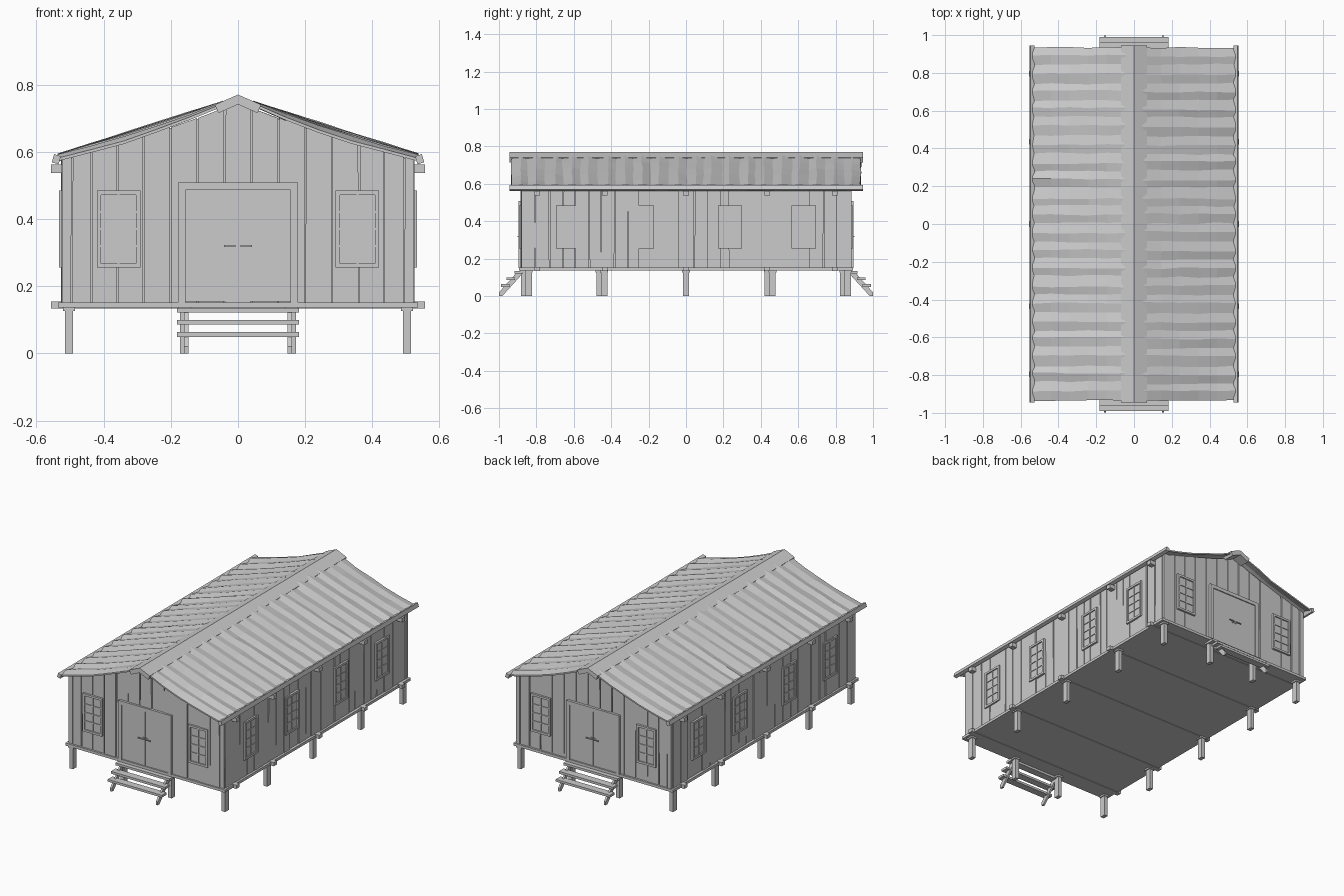
import bpy, bmesh, math, random
from mathutils import Vector

if "Cube" in bpy.data.objects:
    bpy.data.objects.remove(bpy.data.objects["Cube"])
random.seed(4)
R = random.uniform
HX, HY = 0.524, 0.884          # wall planes


def prism(bm, pts, vec):
    """Extrude a planar 3D polygon along a vector."""
    a = [bm.verts.new(p) for p in pts]
    b = [bm.verts.new(Vector(p) + Vector(vec)) for p in pts]
    n = len(pts)
    bm.faces.new(a)
    bm.faces.new(b[::-1])
    for i in range(n):
        j = (i + 1) % n
        bm.faces.new((a[j], a[i], b[i], b[j]))


def box(bm, x0, x1, y0, y1, z0, z1):
    prism(bm, [(x0, y0, z0), (x1, y0, z0), (x1, y1, z0), (x0, y1, z0)], (0, 0, z1 - z0))


def finish(name, bm):
    bmesh.ops.recalc_face_normals(bm, faces=bm.faces)
    me = bpy.data.meshes.new(name)
    bm.to_mesh(me)
    bm.free()
    ob = bpy.data.objects.new(name, me)
    bpy.context.collection.objects.link(ob)
    return ob


def wall_map(kind, s):
    """Map wall coordinates (along, outward, up) to world space."""
    if kind == 'end':
        return lambda u, d, z: Vector((-s * u, s * (HY + d), z))
    return lambda u, d, z: Vector((s * (HX + d), s * u, z))


def panel(bm, m, pts, d0, d1):
    prism(bm, [m(u, d0, z) for u, z in pts], m(0, d1, 0) - m(0, d0, 0))


def rect(u0, u1, z0, z1):
    return [(u0, z0), (u1, z0), (u1, z1), (u0, z1)]


def gable(u):
    """Underside height of the slightly sagging roof at the ends."""
    prof = [(0, 0.745), (0.06, 0.722), (0.17, 0.682), (0.54, 0.573)]
    u = abs(u)
    for (a, za), (b, zb) in zip(prof, prof[1:]):
        if u <= b:
            return za + (zb - za) * (u - a) / (b - a)
    return 0.573


def frame(bm, m, u0, u1, z0, z1, w, d0, d1, sill=True):
    panel(bm, m, rect(u0, u0 + w, z0, z1), d0, d1)
    panel(bm, m, rect(u1 - w, u1, z0, z1), d0, d1)
    panel(bm, m, rect(u0 + w, u1 - w, z1 - w, z1), d0, d1)
    if sill:
        panel(bm, m, rect(u0 + w, u1 - w, z0, z0 + w), d0, d1)


def window(bm, m, u):
    panel(bm, m, rect(u - 0.06, u + 0.06, 0.26, 0.48), -0.01, 0.002)
    frame(bm, m, u - 0.065, u + 0.065, 0.255, 0.485, 0.013, -0.01, 0.009)
    panel(bm, m, rect(u - 0.003, u + 0.003, 0.268, 0.472), 0, 0.006)
    for k in (1, 2, 3):
        z = 0.268 + 0.051 * k
        panel(bm, m, rect(u - 0.052, u + 0.052, z - 0.003, z + 0.003), 0, 0.006)


# Plank walls with windows
for kind, s, name in (('end', -1, 'front'), ('end', 1, 'back'),
                      ('side', 1, 'right'), ('side', -1, 'left')):
    m = wall_map(kind, s)
    half = HX if kind == 'end' else HY - 0.01
    top = gable if kind == 'end' else (lambda u: 0.58)
    if kind == 'end':
        cuts = [-half, -0.495, -0.435, -0.36, -0.28, -0.2, -0.12, -0.04,
                0.04, 0.12, 0.2, 0.28, 0.36, 0.435, 0.495, half]
    else:
        n = 25
        cuts = [-half] + [-half + 2 * half * i / n + R(-.012, .012) for i in range(1, n)] + [half]
    bm = bmesh.new()
    for a, b in zip(cuts, cuts[1:]):
        l0, l1, r0, r1 = (R(0, 0.004) for _ in range(4))
        pts = [(a + l0, 0.15), (b - r0, 0.15), (b - r1, top(b))]
        if a < 0 < b:
            pts.append((0, top(0)))
        pts.append((a + l1, top(a)))
        panel(bm, m, pts, -0.02, R(-0.005, 0.002))
    back = rect(-half, half, 0.15, 0.573)
    if kind == 'end':
        back[2:3] = [(half, 0.573), (0.17, 0.68), (0, 0.74), (-0.17, 0.68)]
    panel(bm, m, back, -0.022, -0.01)
    finish(name + '_plank_wall', bm)

    bm = bmesh.new()
    for u in ((-0.355, 0.355) if kind == 'end' else (-0.63, -0.235, 0.235, 0.63)):
        window(bm, m, u)
    finish(name + '_windows', bm)

    if kind == 'end':
        # Double door, its frame and handles
        bm = bmesh.new()
        frame(bm, m, -0.178, 0.178, 0.15, 0.508, 0.022, -0.01, 0.011, False)
        finish(name + '_door_frame', bm)
        bm = bmesh.new()
        for k in (-1, 1):
            panel(bm, m, rect(*sorted((k * 0.0015, k * 0.156)), 0.155, 0.486), -0.01, 0.005)
        finish(name + '_double_door', bm)
        bm = bmesh.new()
        for k in (-1, 1):
            panel(bm, m, rect(*sorted((k * 0.005, k * 0.016)), 0.313, 0.326), 0, 0.009)
            panel(bm, m, rect(*sorted((k * 0.008, k * 0.013)), 0.317, 0.322), 0.009, 0.018)
            panel(bm, m, rect(*sorted((k * 0.008, k * 0.042)), 0.317, 0.322), 0.014, 0.02)
        finish(name + '_door_handles', bm)

# Floor slab and cross beams
bm = bmesh.new()
box(bm, -0.536, 0.536, -0.892, 0.892, 0.136, 0.152)
finish('floor', bm)
bm = bmesh.new()
for y in (-0.795, -0.435, 0, 0.435, 0.795):
    box(bm, -0.556, 0.556, y - 0.015, y + 0.015, 0.133, 0.155)
finish('floor_beams', bm)
bm = bmesh.new()
for y in (-0.795, -0.435, 0, 0.435, 0.795):
    for s in (-1, 1):
        box(bm, *sorted((s * 0.5, s * 0.556)), y - 0.015, y + 0.015, 0.537, 0.562)
finish('roof_beam_ends', bm)

# Support posts with caps
bm = bmesh.new()
for s in (-1, 1):
    spots = [(s * 0.503, y + s * 0.012 * (y != 0)) for y in (-0.853, -0.45, 0, 0.45, 0.853)]
    spots += [(s * 0.16, -0.865), (s * 0.16, 0.865)]
    for x, y in spots:
        box(bm, x - 0.012, x + 0.012, y - 0.017, y + 0.017, 0, 0.13)
        box(bm, x - 0.018, x + 0.018, y - 0.021, y + 0.021, 0.126, 0.137)
finish('support_posts', bm)

# Entrance steps at both ends
for s, name in ((-1, 'front'), (1, 'back')):
    bm = bmesh.new()
    for x in (-0.16, 0.148):
        prism(bm, [(x, s * y, z) for y, z in
                   ((0.875, 0.135), (0.897, 0.135), (0.999, 0.02), (0.999, 0), (0.982, 0), (0.875, 0.118))],
              (0.012, 0, 0))
    for y0, z in ((0.872, 0.121), (0.915, 0.086), (0.945, 0.049)):
        box(bm, -0.182, 0.182, *sorted((s * y0, s * (y0 + 0.045))), z, z + 0.014)
    finish(name + '_steps', bm)

# Corrugated roof sheets: zigzag facets, sagging at the ends
NY, NT = 40, 5
for s, name in ((1, 'right'), (-1, 'left')):
    bm = bmesh.new()
    tops, bots = [], []
    for i in range(NY + 1):
        y = -0.935 + 1.87 * i / NY + (R(-.008, .008) if 0 < i < NY else 0)
        amp = (0.006 if i % 2 else -0.005) + R(-.002, .002)
        sag = 0.014 * abs(y / 0.935) ** 5
        rt, rb = [], []
        for j in range(NT + 1):
            t = j / NT
            x = s * (0.537 + (0.045 - 0.537) * t)
            z = 0.587 + 0.16 * t - sag * math.sin(math.pi * t) + amp * (1 - 0.4 * t)
            z += R(-.0015, .0015)
            yy = y + R(-.004, .004)
            rt.append(bm.verts.new((x, yy, z)))
            rb.append(bm.verts.new((x, yy, z - 0.009)))
        tops.append(rt)
        bots.append(rb)
    for g in (tops, bots):
        for i in range(NY):
            for j in range(NT):
                bm.faces.new((g[i][j], g[i + 1][j], g[i + 1][j + 1], g[i][j + 1]))
    for i in range(NY):
        for j in (0, NT):
            bm.faces.new((tops[i][j], tops[i + 1][j], bots[i + 1][j], bots[i][j]))
    for j in range(NT):
        for i in (0, NY):
            bm.faces.new((tops[i][j], tops[i][j + 1], bots[i][j + 1], bots[i][j]))
    finish(name + '_corrugated_roof', bm)

    # Eave rail
    bm = bmesh.new()
    prism(bm, [(s * x, -0.945, z) for x, z in
               ((0.534, 0.562), (0.554, 0.569), (0.547, 0.593), (0.527, 0.586))], (0, 1.89, 0))
    finish(name + '_eave_rail', bm)

# Folded ridge cap
bm = bmesh.new()
prism(bm, [(x, -0.945, z) for x, z in ((0, 0.77), (0.069, 0.74), (0.058, 0.715),
                                       (0, 0.741), (-0.058, 0.715), (-0.069, 0.74))], (0, 1.89, 0))
finish('ridge_cap', bm)
